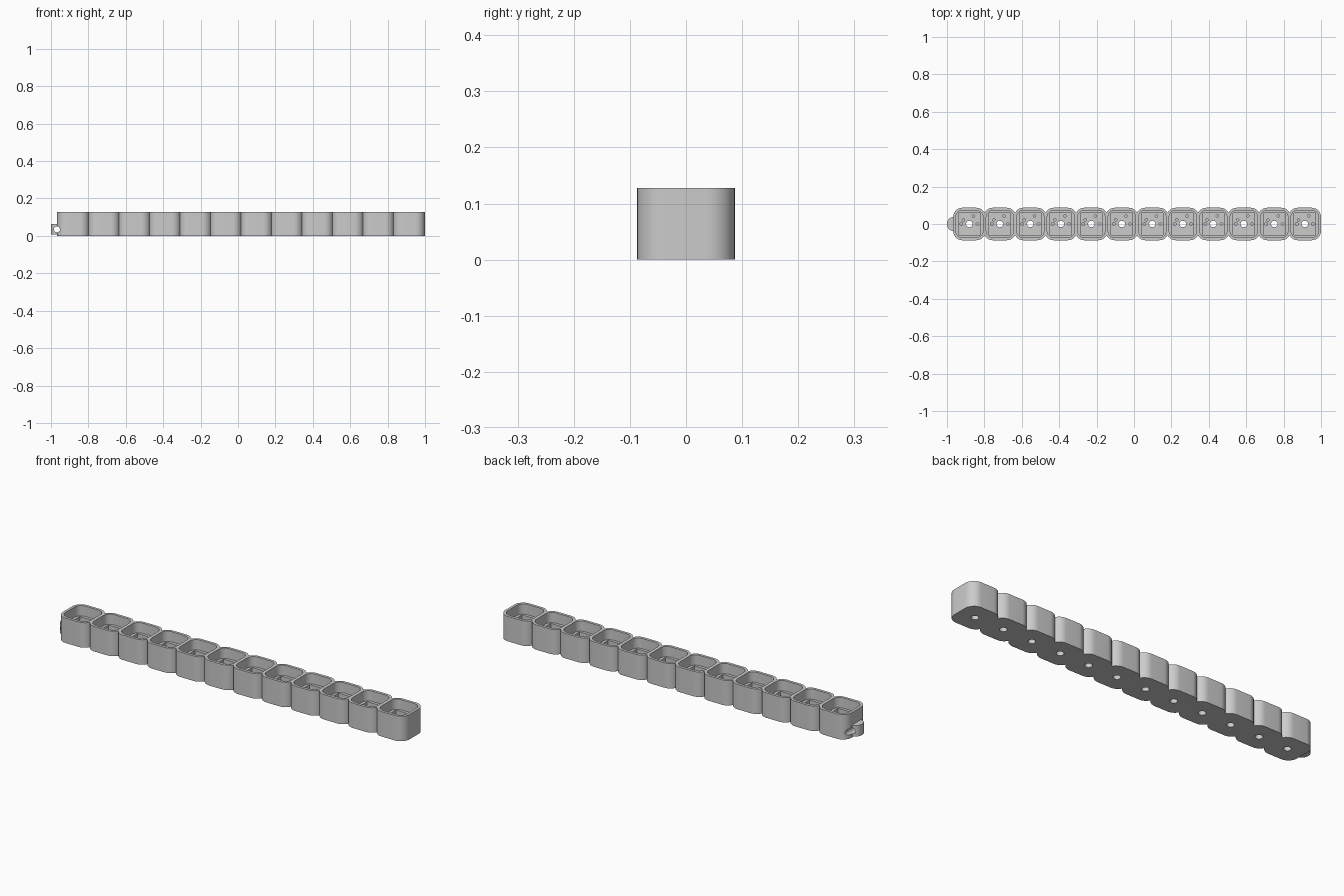
import bpy, bmesh
from math import sin, cos, acos, pi

if "Cube" in bpy.data.objects:
    bpy.data.objects.remove(bpy.data.objects["Cube"])

N, PITCH, HALF, R, H = 12, 0.163, 0.087, 0.05, 0.128
X0 = 1.0 - HALF - (N - 1) * PITCH
CENTRES = [X0 + i * PITCH for i in range(N)]


def arc(cx, cy, rx, ry, a0, a1, n=10):
    return [(cx + rx * cos(a0 + (a1 - a0) * k / n),
             cy + ry * sin(a0 + (a1 - a0) * k / n)) for k in range(n + 1)]


def rounded(cx, cy, h, r):
    c = h - r
    pts = []
    for k, (sx, sy) in enumerate([(1, 1), (-1, 1), (-1, -1), (1, -1)]):
        pts += arc(cx + sx * c, cy + sy * c, r, r, k * pi / 2, (k + 1) * pi / 2, 8)
    return pts


def circle(cx, cy, r, n=24):
    return arc(cx, cy, r, r, 0, 2 * pi, n)[:-1]


def prisms(name, outlines, z0, z1, axis='Z'):
    """Extrude 2D outlines (x,y), or (x,z) when axis is Y, into one object."""
    bm = bmesh.new()
    for pts in outlines:
        put = (lambda p, d: (p[0], p[1], d)) if axis == 'Z' else (lambda p, d: (p[0], d, p[1]))
        lo = [bm.verts.new(put(p, z0)) for p in pts]
        hi = [bm.verts.new(put(p, z1)) for p in pts]
        bm.faces.new(lo[::-1])
        bm.faces.new(hi)
        for i in range(len(pts)):
            j = (i + 1) % len(pts)
            bm.faces.new((lo[i], lo[j], hi[j], hi[i]))
    bmesh.ops.recalc_face_normals(bm, faces=bm.faces)
    me = bpy.data.meshes.new(name)
    bm.to_mesh(me)
    bm.free()
    ob = bpy.data.objects.new(name, me)
    bpy.context.collection.objects.link(ob)
    return ob


def combine(target, tool, op):
    tool.hide_render = True
    m = target.modifiers.new(op.lower(), 'BOOLEAN')
    m.operation, m.object, m.solver = op, tool, 'EXACT'
    bpy.context.view_layer.objects.active = target
    bpy.ops.object.modifier_apply(modifier=m.name)
    bpy.data.objects.remove(tool)


# Scalloped outer block: rounded cells merged where neighbours meet
c = HALF - R
clip = acos((PITCH / 2 - c) / R)
upper = []
for i, x in reversed(list(enumerate(CENTRES))):
    right = 0 if i == N - 1 else clip
    left = pi if i == 0 else pi - clip
    a = arc(x + c, c, R, R, right, pi / 2)
    b = arc(x - c, c, R, R, pi / 2, left)
    upper += (a if i == N - 1 else a[1:]) + b
notches = {round(x + PITCH / 2, 4) for x in CENTRES[:-1]}
lower = [(x, -y) for x, y in reversed(upper)]
body = prisms("switch_strip_body", [upper + lower], 0, H)

# Cable lug on the left end
xl = CENTRES[0] - HALF
lug = arc(xl, 0, -1.0 - xl, 0.037, -pi / 2, pi / 2, 24) + [(xl + 0.015, 0.037), (xl + 0.015, -0.037)]
combine(body, prisms("lug", [lug], 0.008, 0.064), 'UNION')
combine(body, prisms("lug_hole", [circle(xl - 0.001, 0.035, 0.016)], -0.2, 0.2, 'Y'), 'DIFFERENCE')

# Keycap wells, square switch pockets, centre holes and blind pin holes
combine(body, prisms("well", [rounded(x, 0, 0.073, 0.036) for x in CENTRES], 0.075, 0.2), 'DIFFERENCE')
combine(body, prisms("pocket", [[(x - s, -s), (x + s, -s), (x + s, s), (x - s, s)]
                                for x in CENTRES for s in [0.058]], 0.035, 0.15), 'DIFFERENCE')
combine(body, prisms("centre", [circle(x, 0, 0.0175) for x in CENTRES], -0.1, 0.15), 'DIFFERENCE')
PINS = [(-0.0435, 0, 0.0075), (0.0435, 0, 0.0075), (-0.0326, 0.0217, 0.0068), (0.0217, 0.0435, 0.0068)]
combine(body, prisms("pins", [circle(x + dx, dy, r, 14) for x in CENTRES for dx, dy, r in PINS],
                     0.01, 0.15), 'DIFFERENCE')

bpy.ops.object.select_all(action='DESELECT')
body.select_set(True)
bpy.context.view_layer.objects.active = body
bpy.ops.object.shade_smooth_by_angle(angle=0.6)
